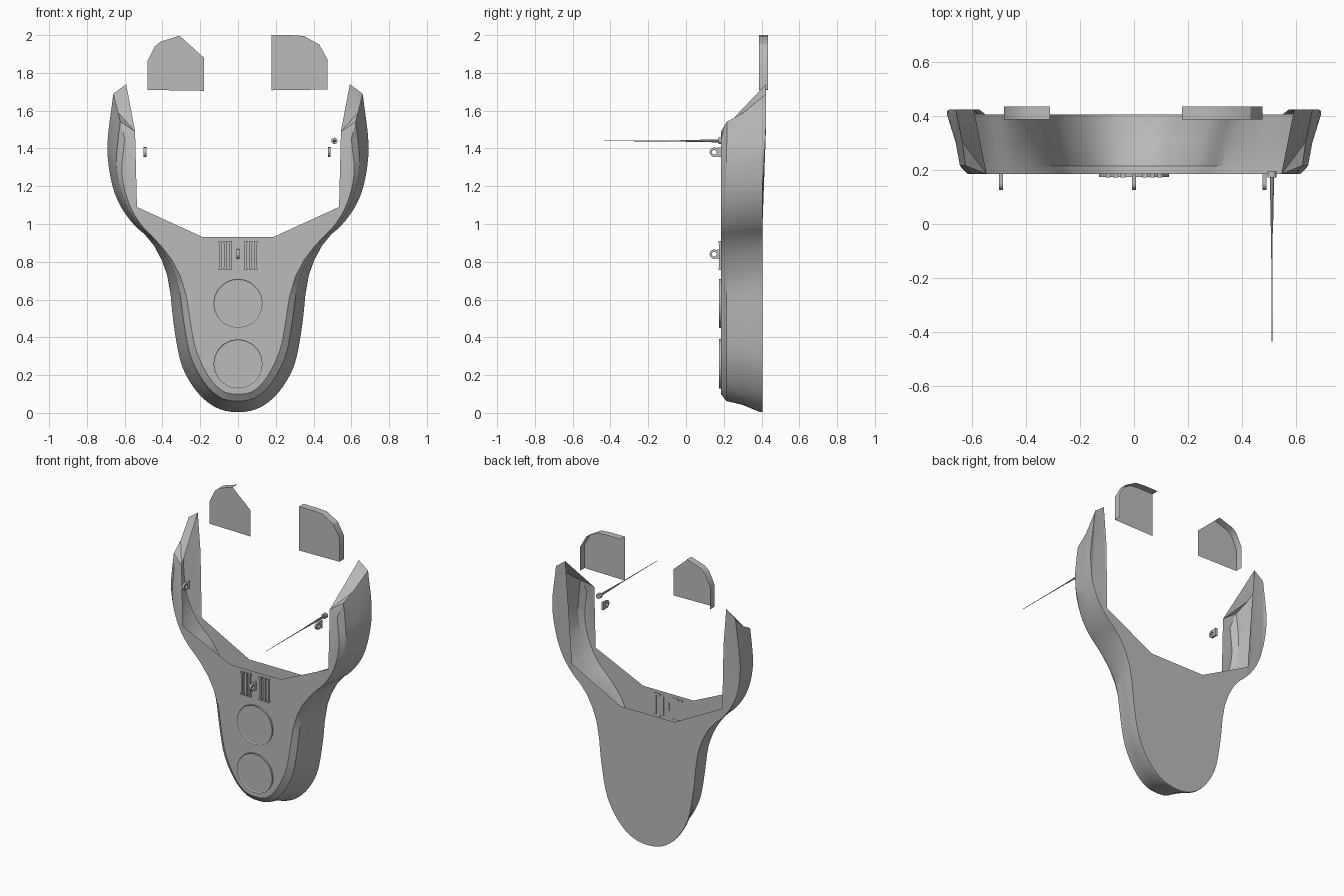
import bpy, bmesh, math
from mathutils import Vector, Matrix

if "Cube" in bpy.data.objects:
    bpy.data.objects.remove(bpy.data.objects["Cube"])

grey = bpy.data.materials.new("plain grey")
grey.diffuse_color = (0.5, 0.5, 0.5, 1)
grey.use_nodes = True
grey.node_tree.nodes["Principled BSDF"].inputs["Base Color"].default_value = grey.diffuse_color


def finish(bm, name, angle=30):
    """Turn a bmesh into a named object with sharp-edged smooth shading."""
    bmesh.ops.recalc_face_normals(bm, faces=bm.faces)
    me = bpy.data.meshes.new(name)
    bm.to_mesh(me)
    bm.free()
    ob = bpy.data.objects.new(name, me)
    bpy.context.collection.objects.link(ob)
    me.materials.append(grey)
    bpy.ops.object.select_all(action='DESELECT')
    ob.select_set(True)
    bpy.context.view_layer.objects.active = ob
    bpy.ops.object.shade_smooth_by_angle(angle=math.radians(angle))
    return ob


def smooth_path(pts, n=3):
    """Catmull-Rom curve through the points."""
    p = [Vector(q) for q in pts]
    p = [Vector((-p[1].x, p[1].y))] + p + [2 * p[-1] - p[-2]]
    out = []
    for i in range(1, len(p) - 2):
        a, b, c, d = p[i - 1:i + 3]
        for k in range(n):
            t = k / n
            out.append(0.5 * (2 * b + (c - a) * t + (2 * a - 5 * b + 4 * c - d) * t * t
                              + (3 * b - a - 3 * c + d) * t ** 3))
    return out + [p[-2]]


# Body: half outlines (x, z) of the front and back plates, paired point by point
FRONT = [(0, .10), (.07, .11), (.135, .165), (.19, .255), (.23, .36), (.255, .50),
         (.285, .67), (.35, .81), (.43, .91), (.50, .98), (.56, 1.07), (.60, 1.18),
         (.615, 1.29), (.605, 1.40), (.60, 1.45)]
BACK = [(0, .003), (.10, .02), (.19, .08), (.265, .18), (.31, .29), (.343, .48),
        (.365, .68), (.405, .81), (.47, .92), (.55, .995), (.62, 1.09), (.665, 1.20),
        (.69, 1.35), (.688, 1.48), (.66, 1.69)]
fr, bk = smooth_path(FRONT), smooth_path(BACK)


def back_y(z):
    return .405 + .018 * min(1, max(0, (z - 1.2) / .3))


bm = bmesh.new()
rings = []
# (depth fraction, outward fraction) of each ring, ending in a small lip
for s, t in [(0, 0), (.13, .38), (.5, .58), (.95, .99), (1, .985)]:
    ring = []
    for i, (f, b) in enumerate(zip(fr, bk)):
        u = s if i == len(fr) - 1 and s > .9 else t
        q = f.lerp(b, u)
        ring.append(bm.verts.new((q.x, .185 + (back_y(b.y) - .185) * s, q.y)))
    rings.append(ring)
for r0, r1 in zip(rings, rings[1:]):
    for i in range(len(r0) - 1):
        bm.faces.new((r0[i], r0[i + 1], r1[i + 1], r1[i]))


def verts(pts):
    return [bm.verts.new(p) for p in pts]


# Front plate with its open upper edge
fi = verts([(.545, .185, 1.49), (.535, .185, 1.09), (.185, .185, .93), (0, .185, .93)])
bm.faces.new(rings[0] + fi)
# Back plate, cut slightly lower and wider
bi = verts([(.592, .423, 1.74), (.572, .423, 1.49), (.59, .405, 1.08),
            (.20, .405, .875), (0, .405, .875)])
bm.faces.new(rings[-1] + bi)
# Slanted tip of the arm
bm.faces.new([fi[0]] + [r[-1] for r in rings] + [bi[0]])
bmesh.ops.triangulate(bm, faces=[f for f in bm.faces if len(f.verts) > 4])
body = finish(bm, "body_shell")
mir = body.modifiers.new("mirror", 'MIRROR')
mir.use_clip = True
mir.merge_threshold = .0005


def cone_y(name, x, z, y0, y1, r0, r1, seg):
    """Cylinder or cone running along y from y0 (front) to y1 (rear)."""
    b = bmesh.new()
    m = Matrix.Translation((x, (y0 + y1) / 2, z)) @ Matrix.Rotation(-math.pi / 2, 4, 'X')
    bmesh.ops.create_cone(b, cap_ends=True, segments=seg, radius1=r0, radius2=r1,
                          depth=y1 - y0, matrix=m)
    return b if name is None else finish(b, name)


# Round lamps: a disc with a slightly sunken centre
for name, z in (("lower_disc", .26), ("upper_disc", .58)):
    b = cone_y(None, 0, z, .174, .186, .13, .13, 20)
    face = min(b.faces, key=lambda f: f.calc_center_median().y)
    bmesh.ops.inset_region(b, faces=[face], thickness=.006)
    bmesh.ops.translate(b, verts=face.verts, vec=(0, .004, 0))
    finish(b, name)


def box(b, c, size):
    bmesh.ops.create_cube(b, size=1, matrix=Matrix.Translation(c) @ Matrix.Diagonal((*size, 1)))


# Grille: three upright bars on each side, with end feet
bm = bmesh.new()
for sx in (-1, 1):
    for x in (.04, .068, .095):
        box(bm, (sx * x, .181, .833), (.013, .012, .14))
        for z in (.763, .903):
            box(bm, (sx * x, .18, z), (.018, .016, .013))
finish(bm, "grille_bars")


# Eyelets: flat ring with a foot reaching back to the plate
def eyelet(name, x, z):
    b = bmesh.new()
    n, rows = 16, []
    for r in (.025, .013):
        for dx in (-.007, .007):
            row = []
            for i in range(n):
                a = 2 * math.pi * i / n
                y, h = -r * math.cos(a), r * math.sin(a)
                if r > .02 and y > .012:
                    y, h = .036, h * 1.5
                row.append(b.verts.new((x + dx, .15 + y, z + h)))
            rows.append(row)
    for p, q in ((0, 1), (1, 3), (3, 2), (2, 0)):
        for i in range(n):
            j = (i + 1) % n
            b.faces.new((rows[p][i], rows[p][j], rows[q][j], rows[q][i]))
    finish(b, name)


eyelet("left_eyelet", -.492, 1.38)
eyelet("right_eyelet", .483, 1.38)
eyelet("centre_eyelet", 0, .84)

# Antenna: base knob, thicker sleeve and thin whip
cone_y("antenna_base", .51, 1.44, .172, .195, .017, .017, 12)
cone_y("antenna_sleeve", .51, 1.44, -.03, .175, .004, .008, 8)
cone_y("antenna_whip", .51, 1.44, -.435, -.03, .0012, .003, 8)


# Upper panels: flat face with a rim running back along the outer edge
def panel(name, pts, rim):
    b = bmesh.new()
    v = [b.verts.new((x, .387, z)) for x, z in pts]
    b.faces.new(v)
    w = [b.verts.new((x, .434, z)) for x, z in pts[:rim]]
    for i in range(rim - 1):
        b.faces.new((v[i], v[i + 1], w[i + 1], w[i]))
    finish(b, name)


panel("left_panel", [(-.48, 1.71), (-.48, 1.86), (-.44, 1.94), (-.41, 1.965),
                     (-.31, 1.997), (-.18, 1.88), (-.18, 1.705)], 5)
panel("right_panel", [(.475, 1.712), (.475, 1.87), (.43, 1.95), (.35, 1.995),
                      (.28, 2.0), (.178, 2.0), (.178, 1.708)], 6)
